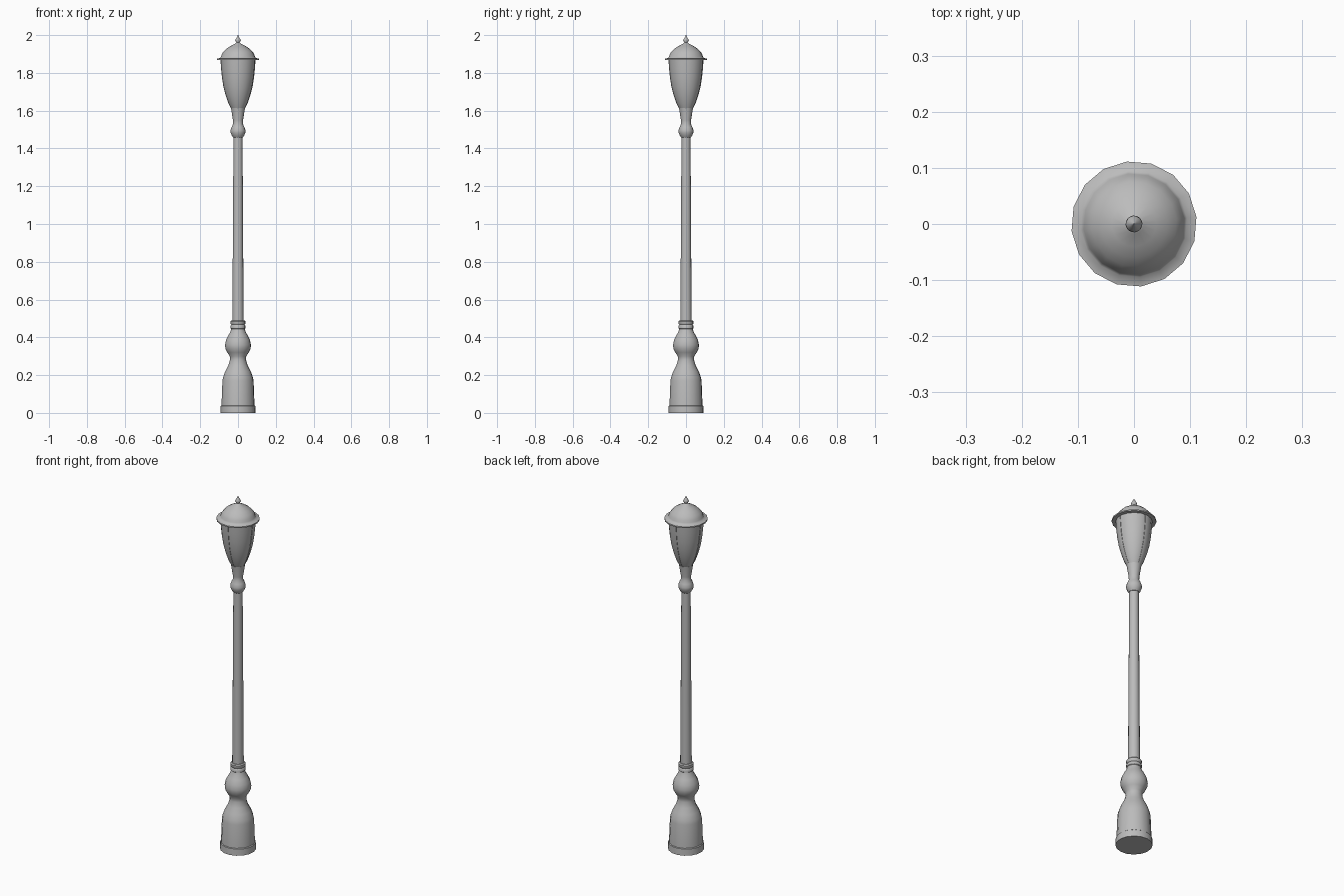
import bpy, bmesh, math

cube = bpy.data.objects.get("Cube")
if cube:
    bpy.data.objects.remove(cube, do_unlink=True)

SIDES = 16
TURN = math.radians(6.5)

grey = bpy.data.materials.new("grey metal")
grey.use_nodes = True
colour = (0.5, 0.5, 0.5, 1)
grey.diffuse_color = colour
grey.node_tree.nodes["Principled BSDF"].inputs["Base Color"].default_value = colour


def finish(name, bm, angle=40):
    bmesh.ops.remove_doubles(bm, verts=bm.verts, dist=0.00005)
    bmesh.ops.recalc_face_normals(bm, faces=bm.faces)
    mesh = bpy.data.meshes.new(name)
    bm.to_mesh(mesh)
    bm.free()
    mesh.materials.append(grey)
    obj = bpy.data.objects.new(name, mesh)
    bpy.context.collection.objects.link(obj)
    bpy.ops.object.select_all(action="DESELECT")
    obj.select_set(True)
    bpy.context.view_layer.objects.active = obj
    bpy.ops.object.shade_smooth_by_angle(angle=math.radians(angle))
    return obj


def lathe(name, profile, angle=40):
    """Turn (radius, height) points around z; the ends are closed."""
    bm = bmesh.new()
    points = [(0, profile[0][1])] + profile + [(0, profile[-1][1])]
    rings = []
    for r, z in points:
        rings.append([bm.verts.new((r * math.cos(TURN + math.tau * i / SIDES),
                                    r * math.sin(TURN + math.tau * i / SIDES), z))
                      for i in range(SIDES)])
    for low, high in zip(rings, rings[1:]):
        for i in range(SIDES):
            j = (i + 1) % SIDES
            bm.faces.new((low[i], low[j], high[j], high[i]))
    return finish(name, bm, angle)


# Base and column
lathe("foot_plinth", [(0.093, 0), (0.092, 0.037), (0.088, 0.04)])
lathe("pedestal", [(0.088, 0.038), (0.083, 0.17), (0.079, 0.19), (0.068, 0.22),
                   (0.052, 0.25), (0.043, 0.28), (0.044, 0.30), (0.057, 0.32),
                   (0.067, 0.34), (0.069, 0.36), (0.064, 0.385), (0.052, 0.41),
                   (0.040, 0.43), (0.035, 0.45)])
lathe("lower_collar", [(0.034, 0.443), (0.039, 0.448), (0.039, 0.462),
                       (0.035, 0.467), (0.039, 0.472), (0.039, 0.485), (0.034, 0.49)])
lathe("pole", [(0.030, 0.485), (0.024, 1.47)])
lathe("neck", [(0.026, 1.458), (0.033, 1.468), (0.039, 1.483), (0.040, 1.495),
               (0.034, 1.513), (0.026, 1.53), (0.027, 1.55), (0.037, 1.613)])

# Lantern
globe_profile = [(0.035, 1.61), (0.050, 1.64), (0.064, 1.68), (0.076, 1.725),
                 (0.084, 1.775), (0.089, 1.825), (0.092, 1.875)]
lathe("lantern_globe", globe_profile)

# Four thin upright ribs on the globe
bm = bmesh.new()
for k in range(4):
    a = k * math.pi / 2
    out = (math.cos(a), math.sin(a))
    loops = []
    for r, z in globe_profile:
        corners = [(r - 0.006, -0.002), (r + 0.001, -0.002),
                   (r + 0.001, 0.002), (r - 0.006, 0.002)]
        loops.append([bm.verts.new((d * out[0] - s * out[1],
                                    d * out[1] + s * out[0], z)) for d, s in corners])
    for low, high in zip(loops, loops[1:]):
        for i in range(4):
            j = (i + 1) % 4
            bm.faces.new((low[i], low[j], high[j], high[i]))
    bm.faces.new(loops[0][::-1])
    bm.faces.new(loops[-1])
finish("globe_ribs", bm)

lathe("lantern_cap", [(0.092, 1.868), (0.112, 1.868), (0.112, 1.875), (0.095, 1.879),
                      (0.090, 1.888), (0.086, 1.900), (0.076, 1.914), (0.060, 1.929),
                      (0.040, 1.942), (0.018, 1.953), (0.010, 1.960)], 50)
lathe("finial", [(0.008, 1.953), (0.009, 1.962), (0.015, 1.970), (0.013, 1.977),
                 (0.007, 1.987), (0.001, 2.0)], 60)
